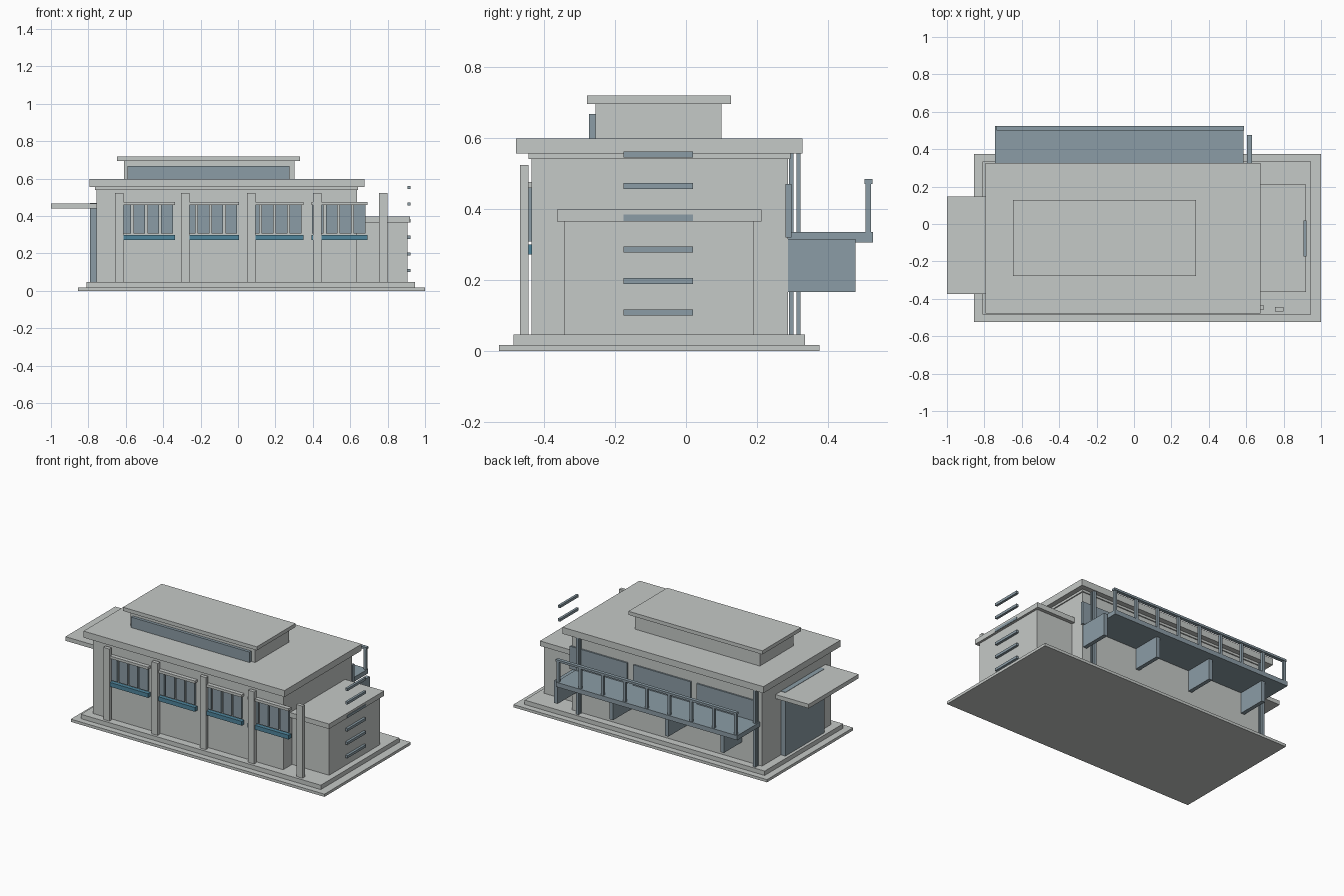
import bpy
import bmesh
from mathutils import Vector

cube = bpy.data.objects.get("Cube")
if cube:
    bpy.data.objects.remove(cube, do_unlink=True)


def make_material(name, rgb):
    mat = bpy.data.materials.new(name)
    mat.use_nodes = True
    mat.diffuse_color = (*rgb, 1)
    mat.node_tree.nodes["Principled BSDF"].inputs["Base Color"].default_value = (*rgb, 1)
    return mat


CONCRETE = make_material("pale concrete", (0.56, 0.585, 0.57))
GLASS = make_material("slate blue", (0.26, 0.335, 0.38))
TEAL = make_material("teal blue", (0.08, 0.24, 0.34))


def box(name, x, y, z, mat=CONCRETE):
    """Box given as (min, max) pairs along each axis."""
    bm = bmesh.new()
    bmesh.ops.create_cube(bm, size=1)
    spans = (x, y, z)
    size = Vector([b - a for a, b in spans])
    centre = Vector([(a + b) / 2 for a, b in spans])
    bmesh.ops.scale(bm, vec=size, verts=bm.verts)
    bmesh.ops.translate(bm, vec=centre, verts=bm.verts)
    mesh = bpy.data.meshes.new(name)
    bm.to_mesh(mesh)
    bm.free()
    mesh.materials.append(mat)
    obj = bpy.data.objects.new(name, mesh)
    bpy.context.collection.objects.link(obj)
    return obj


def around(c, width):
    return (c - width / 2, c + width / 2)


GROUND = 0.047
EAVES = 0.555

# Stepped plinth
box("plinth_base", (-0.855, 1.0), (-0.525, 0.375), (0, 0.018))
box("plinth_step", (-0.81, 0.945), (-0.485, 0.335), (0.018, GROUND))

# Main hall with cornice and roof slab
box("main_hall", (-0.757, 0.635), (-0.434, 0.286), (GROUND, 0.54))
box("cornice", (-0.765, 0.642), (-0.443, 0.293), (0.54, EAVES))
box("roof_slab", (-0.795, 0.675), (-0.478, 0.327), (EAVES, 0.598))

# Roof lantern with its strip window
box("lantern", (-0.61, 0.303), (-0.254, 0.1), (0.598, 0.695))
box("lantern_roof", (-0.647, 0.332), (-0.278, 0.127), (0.695, 0.719))
box("lantern_window", (-0.59, 0.276), (-0.273, -0.25), (0.598, 0.667), GLASS)

# Annex on the left side with floating bars
box("annex", (0.63, 0.905), (-0.341, 0.189), (GROUND, 0.365))
box("annex_roof", (0.63, 0.92), (-0.363, 0.212), (0.365, 0.398))
for i in range(6):
    box(f"annex_bar_{i + 1}", (0.907, 0.923), (-0.175, 0.02),
        around(0.109 + 0.0887 * i, 0.017), GLASS)

# Entrance and canopy on the right side
box("entrance_canopy", (-1.0, -0.757), (-0.375, 0.146), (0.44, 0.467))
box("entrance_glazing", (-0.79, -0.75), (-0.32, 0.09), (GROUND, 0.469), GLASS)

# Front columns
for i in range(5):
    box(f"front_column_{i + 1}", around(-0.636 + 0.353 * i, 0.045),
        (-0.467, -0.443), (GROUND, 0.523))

# Front windows: lintel, four panes and sill per bay
for i in range(4):
    right = -0.337 + 0.343 * i
    span = (right - 0.3, right)
    box(f"window_lintel_{i + 1}", span, (-0.46, -0.432), (0.458, 0.475))
    box(f"window_sill_{i + 1}", span, (-0.46, -0.432), (0.272, 0.3), TEAL)
    for j in range(4):
        box(f"window_pane_{i + 1}_{j + 1}", around(right - 0.042 - 0.0745 * j, 0.063),
            (-0.446, -0.432), (0.308, 0.458), GLASS)

# Back windows
for i in range(3):
    box(f"back_window_{i + 1}", around(-0.495 + 0.464 * i, 0.42),
        (0.28, 0.296), (0.32, 0.47), GLASS)

# Back posts in pairs
for i, x in enumerate((-0.725, 0.57)):
    for j, y in enumerate((0.296, 0.316)):
        box(f"back_post_{i + 1}_{j + 1}", around(x, 0.02), around(y, 0.012),
            (GROUND, EAVES), GLASS)

# Balcony with brackets and open railing
box("balcony_floor", (-0.742, 0.585), (0.28, 0.525), (0.305, 0.335), GLASS)
for i in range(4):
    box(f"balcony_bracket_{i + 1}", around(-0.597 + 0.405 * i, 0.026),
        (0.28, 0.476), (0.167, 0.315), GLASS)
for i in range(9):
    box(f"railing_post_{i + 1}", around(-0.725 + 0.1625 * i, 0.018),
        (0.504, 0.52), (0.325, 0.472), GLASS)
box("railing_top", (-0.736, 0.588), (0.501, 0.524), (0.47, 0.484), GLASS)
